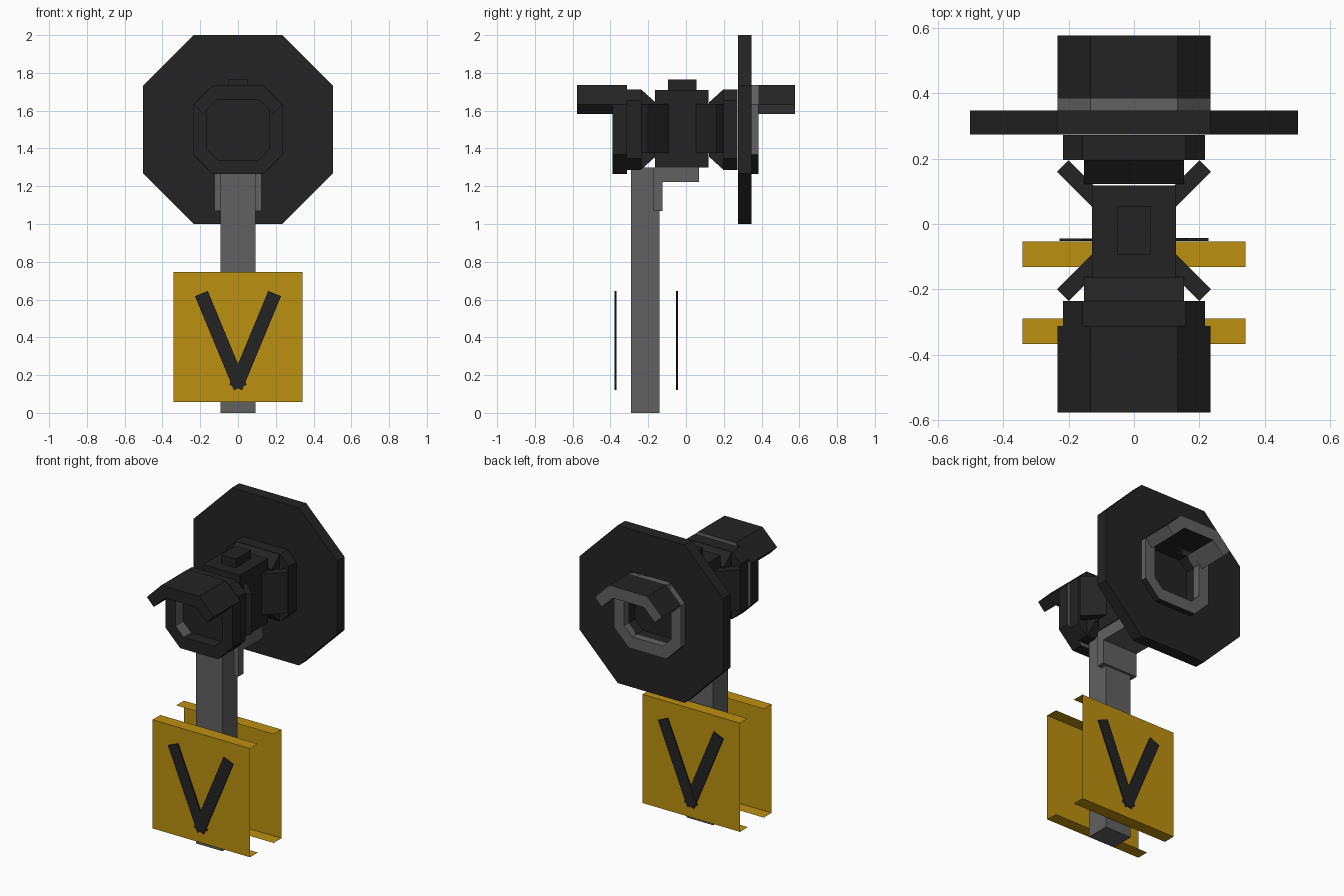
import bpy, bmesh, math
from mathutils import Matrix

cube = bpy.data.objects.get("Cube")
if cube:
    bpy.data.objects.remove(cube, do_unlink=True)


def material(name, colour):
    m = bpy.data.materials.new(name)
    m.use_nodes = True
    m.diffuse_color = (*colour, 1)
    m.node_tree.nodes["Principled BSDF"].inputs["Base Color"].default_value = (*colour, 1)
    return m


BLACK = material("matte black", (0.017, 0.017, 0.017))
GREY = material("steel grey", (0.12, 0.12, 0.12))
YELLOW = material("sign yellow", (0.50, 0.28, 0.005))
CZ = 1.5          # height of the lamp axis
MID = -0.02       # depth of the lamp housing centre


def finish(name, bm, mats, rule=None, closed=True):
    """Turn a bmesh into an object; rule(face) picks the material slot."""
    if closed:
        bmesh.ops.recalc_face_normals(bm, faces=bm.faces)
    bm.normal_update()
    if rule:
        for f in bm.faces:
            f.material_index = int(bool(rule(f)))
    me = bpy.data.meshes.new(name)
    bm.to_mesh(me)
    bm.free()
    for m in mats:
        me.materials.append(m)
    ob = bpy.data.objects.new(name, me)
    bpy.context.collection.objects.link(ob)
    return ob


def box(name, lo, hi, mat):
    bm = bmesh.new()
    bmesh.ops.create_cube(bm, size=1)
    for v in bm.verts:
        v.co = [(a + b) / 2 + c * (b - a) for a, b, c in zip(lo, hi, v.co)]
    return finish(name, bm, [mat])


def octagon(half, cut, half_z=None):
    """Chamfered square outline in x, z around the lamp axis."""
    hz = half_z or half
    quarter = [(half, hz - cut), (half - cut, hz)]
    top = quarter + [(-x, z) for x, z in reversed(quarter)]
    return [(x, CZ + z) for x, z in top + [(-x, -z) for x, z in top]]


def loft(name, rings, mats, rule=None, caps=True):
    """Skin between (outline, y) sections; without caps the loop is closed."""
    bm = bmesh.new()
    loops = [[bm.verts.new((x, y, z)) for x, z in pts] for pts, y in rings]
    pairs = list(zip(loops, loops[1:]))
    if caps:
        bm.faces.new(loops[0])
        bm.faces.new(loops[-1])
    else:
        pairs.append((loops[-1], loops[0]))
    for a, b in pairs:
        for i in range(len(a)):
            j = (i + 1) % len(a)
            bm.faces.new((a[i], a[j], b[j], b[i]))
    return finish(name, bm, mats, rule)


def tube(name, outer, inner, y0, y1, mats, rule=None):
    return loft(name, [(outer, y0), (outer, y1), (inner, y1), (inner, y0)],
                mats, rule, caps=False)


def inward(f):
    c = f.calc_center_median()
    return f.normal.x * c.x + f.normal.z * (c.z - CZ) < -0.01


# Post and bracket
box("post", (-0.093, -0.29, 0), (0.093, -0.14, 1.30), GREY)
box("bracket_shelf", (-0.125, -0.125, 1.222), (0.125, 0.07, 1.298), GREY)
box("bracket_plate", (-0.125, -0.175, 1.07), (0.125, -0.125, 1.298), GREY)

# Central housing
box("housing", (-0.128, -0.165, 1.30), (0.128, 0.118, 1.71), BLACK)
box("housing_cap", (-0.051, -0.095, 1.71), (0.051, 0.055, 1.765), BLACK)


def rect(hx, hz):
    return [(hx, CZ + hz), (-hx, CZ + hz), (-hx, CZ - hz), (hx, CZ - hz)]


outer, inner = octagon(0.235, 0.102), octagon(0.165, 0.057, 0.16)
half_hood = [(0.187, 1.583), (0.235, 1.633), (0.133, 1.735)]
hood_top = half_hood + [(-x, z) for x, z in reversed(half_hood)]
hood = hood_top + [(-0.108, 1.66), (0.108, 1.66)]


def front_ring_rule(f):
    return f.normal.y > 0.5 or (inward(f) and abs(f.normal.x) > 0.5)


def back_ring_rule(f):
    return inward(f) or f.normal.z > -0.5


def back_hood_rule(f):
    return f.normal.y > 0.5 or (f.normal.z < -0.5 and abs(f.normal.x) > 0.5)


for end, s in (("front", -1), ("back", 1)):
    # Tapered neck and lamp body
    loft(end + "_neck", [(rect(0.153, 0.145), MID + s * 0.143),
                         (rect(0.153, 0.212), MID + s * 0.217)], [BLACK])
    body = octagon(0.218, 0.06, 0.213)
    loft(end + "_lamp_body", [(body, MID + s * 0.216), (body, MID + s * 0.293)], [BLACK])
    # Diagonal side flaps
    for side, sx in (("left", 1), ("right", -1)):
        bm = bmesh.new()
        bmesh.ops.create_cube(bm, size=1)
        turn = Matrix.Rotation(s * sx * math.pi / 4, 4, "Z")
        place = Matrix.Translation((sx * 0.155, MID + s * 0.135, 1.505))
        bm.transform(place @ turn @ Matrix.Diagonal((0.178, 0.05, 0.26, 1)))
        finish(end + "_" + side + "_flap", bm, [BLACK])

# Lens rims and hoods
tube("front_rim", outer, inner, -0.39, -0.312, [BLACK, GREY], front_ring_rule)
loft("front_hood", [(hood, -0.577), (hood, -0.312)], [BLACK])
tube("back_rim", outer, inner, 0.34, 0.385, [BLACK, GREY], back_ring_rule)
loft("back_hood", [(hood, 0.345), (hood, 0.578)], [BLACK, GREY], back_hood_rule)

# Large octagonal backing board with a lens opening
tube("backing_board", octagon(0.503, 0.268, 0.5), inner, 0.274, 0.348, [BLACK])

# Folded sign sheets with a painted V-shaped chevron
for end, y, s in (("front", -0.368, -1), ("back", -0.053, 1)):
    bm = bmesh.new()
    path = [(y - s * 0.078, 0.058), (y, 0.058), (y, 0.747), (y - s * 0.078, 0.747)]
    rows = [[bm.verts.new((x, py, z)) for x in (-0.342, 0.342)] for py, z in path]
    for a, b in zip(rows, rows[1:]):
        quad = (a[0], a[1], b[1], b[0])
        bm.faces.new(quad if s < 0 else quad[::-1])
    finish(end + "_sign_sheet", bm, [YELLOW], closed=False)
    for side, sx in (("left", 1), ("right", -1)):
        bm = bmesh.new()
        bmesh.ops.create_cube(bm, size=1)
        lean = Matrix.Rotation(sx * math.radians(22.5), 4, "Y")
        place = Matrix.Translation((sx * 0.091, y + s * (0.005 + 0.0005 * sx), 0.383))
        bm.transform(place @ lean @ Matrix.Diagonal((0.073, 0.008, 0.538, 1)))
        finish(end + "_" + side + "_chevron_bar", bm, [BLACK])
